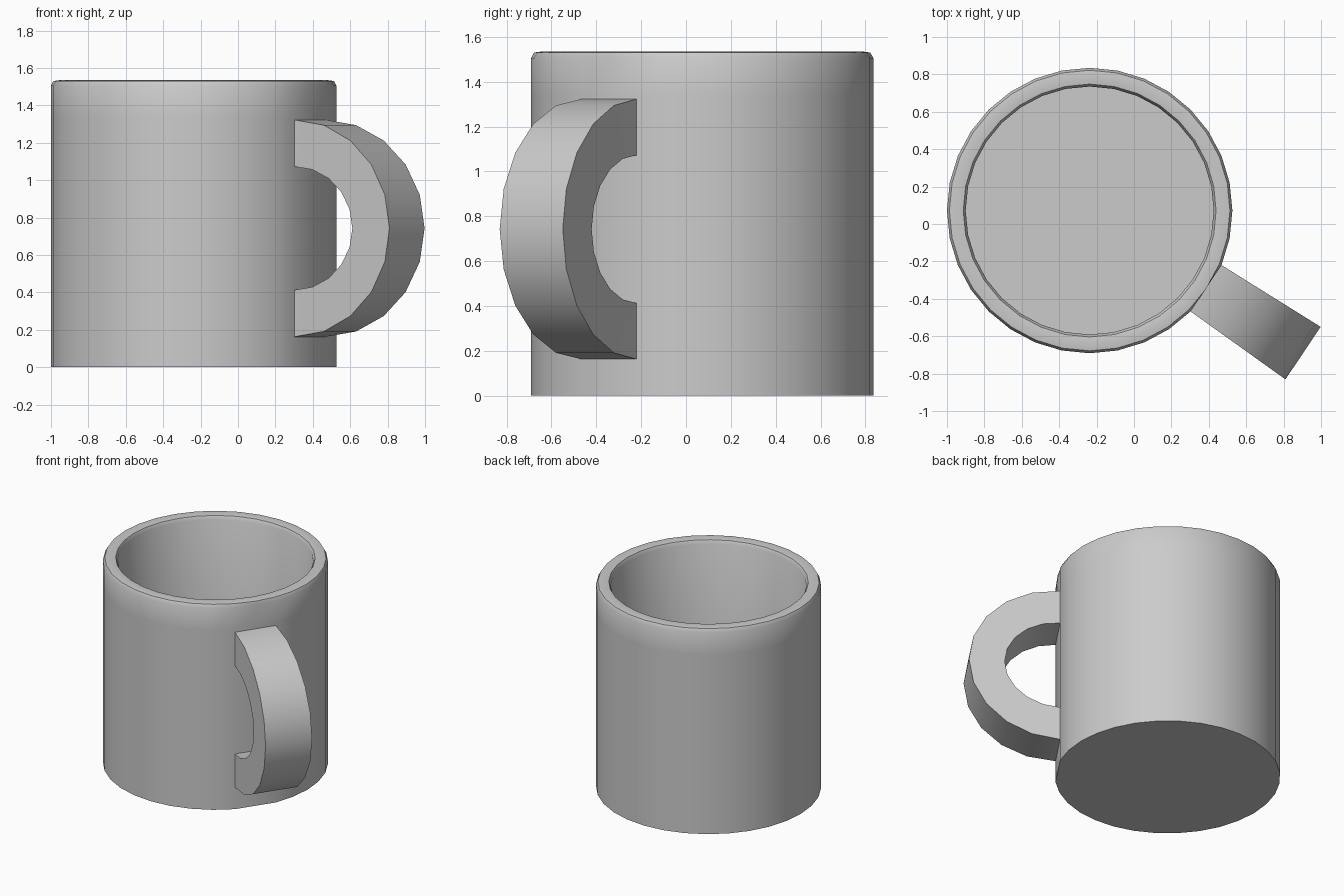
import bpy, bmesh
from math import cos, sin, pi, radians

if "Cube" in bpy.data.objects:
    bpy.data.objects.remove(bpy.data.objects["Cube"])

CX, CY = -0.237, 0.072       # body axis
N = 32                       # sides of the body
R = 0.763
HANDLE = radians(-33.75)     # direction of the handle


def make_object(name, bm, angle):
    bmesh.ops.recalc_face_normals(bm, faces=bm.faces)
    mesh = bpy.data.meshes.new(name)
    bm.to_mesh(mesh)
    bm.free()
    ob = bpy.data.objects.new(name, mesh)
    bpy.context.collection.objects.link(ob)
    bpy.ops.object.select_all(action='DESELECT')
    ob.select_set(True)
    bpy.context.view_layer.objects.active = ob
    bpy.ops.object.shade_smooth_by_angle(angle=radians(angle))
    return ob


# Mug body: lathed outer wall, rounded rim, inner wall and floor
profile = [(R, 0), (R, 0.165), (R, 1.34), (R, 1.505), (0.75, 1.53),
           (0.713, 1.535), (0.676, 1.53), (0.663, 1.505), (0.663, 0.10)]
bm = bmesh.new()
rings = []
for k, (r, z) in enumerate(profile):
    ring = []
    for i in range(N):
        a = 2 * pi * i / N
        # the wall is flattened behind the handle
        rr = r * cos(2 * pi / N) if i == N - 3 and k < 4 else r
        ring.append(bm.verts.new((CX + rr * cos(a), CY + rr * sin(a), z)))
    rings.append(ring)
for a, b in zip(rings, rings[1:]):
    for i in range(N):
        j = (i + 1) % N
        bm.faces.new((a[i], a[j], b[j], b[i]))
bm.faces.new(rings[0])       # underside
bm.faces.new(rings[-1])      # inside floor
make_object("mug_body", bm, 50)

# Handle: half-elliptical arch of rectangular section, widening outwards
STEPS, ZC, R0 = 10, 0.7425, 0.748


def arch(span, height):
    pts = [(R0 + span * sin(pi * i / STEPS), ZC + height * cos(pi * i / STEPS))
           for i in range(STEPS + 1)]
    return [(0.70, ZC + height)] + pts + [(0.70, ZC - height)]


def handle_vert(bm, r, z, side):
    w = side * (0.149 + 0.02 * max(0, r - R0) / 0.624)
    return bm.verts.new((CX + r * cos(HANDLE) - w * sin(HANDLE),
                         CY + r * sin(HANDLE) + w * cos(HANDLE), z))


bm = bmesh.new()
sections = []
for o, i in zip(arch(0.624, 0.58), arch(0.38, 0.33)):
    sections.append([handle_vert(bm, *o, 1), handle_vert(bm, *o, -1),
                     handle_vert(bm, *i, -1), handle_vert(bm, *i, 1)])
for a, b in zip(sections, sections[1:]):
    for k in range(4):
        m = (k + 1) % 4
        bm.faces.new((a[k], a[m], b[m], b[k]))
bm.faces.new(sections[0])
bm.faces.new(sections[-1])
make_object("handle", bm, 40)
